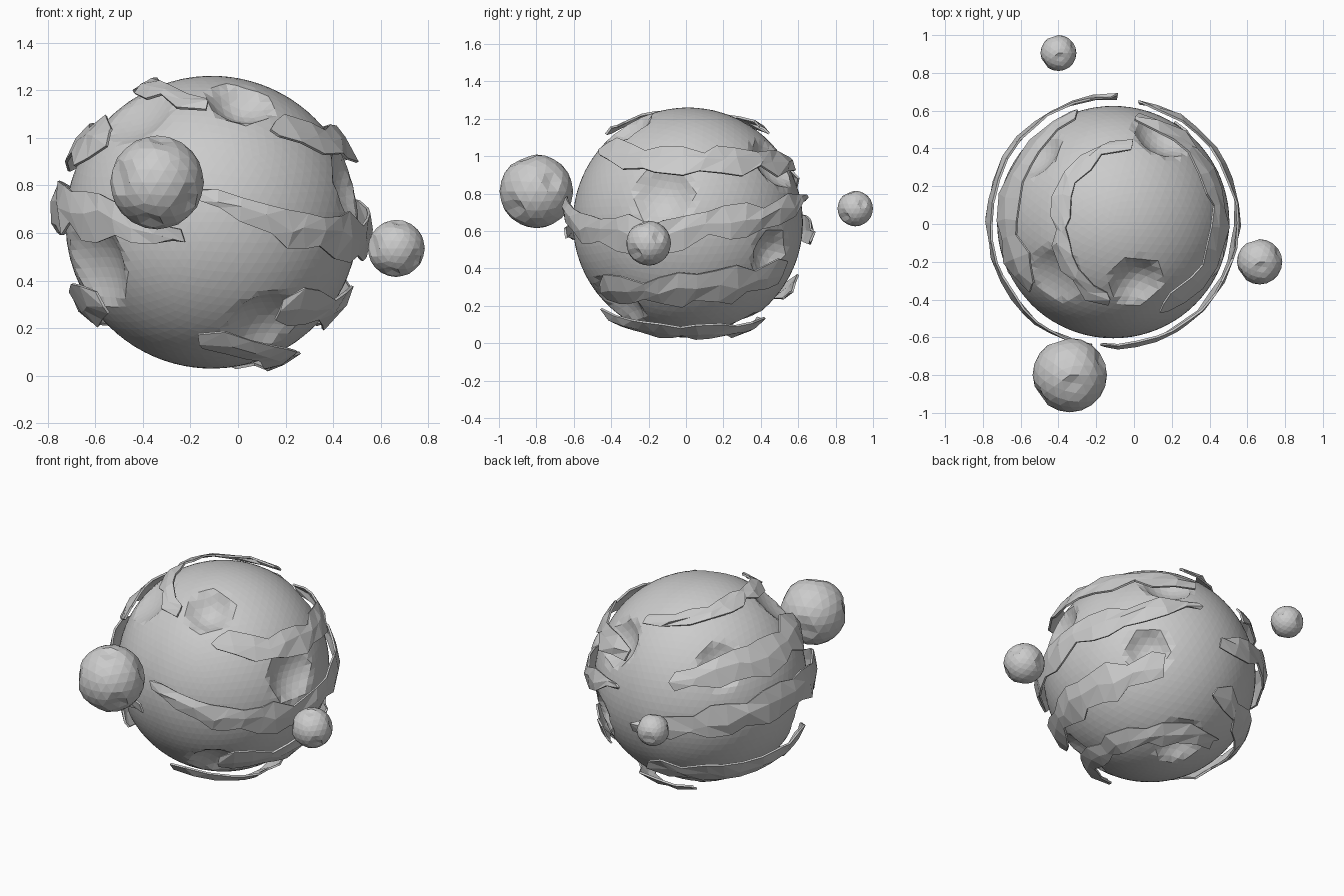
import bpy, bmesh, math, random
from mathutils import Vector

if "Cube" in bpy.data.objects:
    bpy.data.objects.remove(bpy.data.objects["Cube"])

CENTER = Vector((-0.11, 0.01, 0.645))
R = 0.615


def link(name, bm):
    bmesh.ops.recalc_face_normals(bm, faces=bm.faces)
    me = bpy.data.meshes.new(name)
    bm.to_mesh(me)
    bm.free()
    ob = bpy.data.objects.new(name, me)
    bpy.context.collection.objects.link(ob)
    return ob


def cratered_ball(name, center, radius, subdiv, craters):
    """Icosphere with bowl dents; craters = (direction, rim radius, depth)."""
    bm = bmesh.new()
    bmesh.ops.create_icosphere(bm, subdivisions=subdiv, radius=radius)
    base = [v.co.copy() for v in bm.verts]
    for direction, rim, depth in craters:
        c = Vector(direction).normalized()
        for v, p in zip(bm.verts, base):
            d = (p - c * radius).length / rim
            if d < 1:
                v.co -= c * depth * (1 - d * d)
    bmesh.ops.translate(bm, verts=bm.verts, vec=Vector(center))
    return link(name, bm)


def lerp_keys(keys, t):
    """Smooth interpolation through evenly spaced (azimuth, latitude) keys."""
    x = t * (len(keys) - 1)
    i = min(int(x), len(keys) - 2)
    f = x - i
    a, b = keys[i], keys[i + 1]
    s = f * f * (3 - 2 * f)
    return a[0] + (b[0] - a[0]) * f, a[1] + (b[1] - a[1]) * s


def crust_band(name, keys, width, radius, seed, taper=0.5):
    """Jagged floating shell strip following a path in degrees."""
    rng = random.Random(seed)
    arc = abs(keys[-1][0] - keys[0][0])
    cos_mid = math.cos(math.radians(sum(k[1] for k in keys) / len(keys)))
    n = max(10, int(arc * cos_mid / 9))
    bm = bmesh.new()
    rows = []
    for i in range(n + 1):
        t = i / n
        az, lat = lerp_keys(keys, t)
        w = width * (taper + (1 - taper) * min(1, 5 * t, 5 * (1 - t)))
        row = []
        for k in (-1, 0, 1):
            la = lat + k * w / 2 + rng.uniform(-0.13, 0.13) * width
            aa = az + rng.uniform(-0.25, 0.25) * arc / n
            if 0 < i < n and k:
                la += k * (0.1 if i % 3 else -0.1) * width
            la, aa = math.radians(la), math.radians(aa)
            r = radius + rng.uniform(-0.008, 0.008) + (0.008 if k == 0 else 0)
            row.append(bm.verts.new(CENTER + r * Vector((
                math.cos(la) * math.cos(aa), math.cos(la) * math.sin(aa), math.sin(la)))))
        rows.append(row)
    for a, b in zip(rows, rows[1:]):
        for k in range(2):
            bm.faces.new((a[k], b[k], b[k + 1]))
            bm.faces.new((a[k], b[k + 1], a[k + 1]))
    ob = link(name, bm)
    mod = ob.modifiers.new("thickness", "SOLIDIFY")
    mod.thickness = 0.012
    mod.offset = 0
    return ob


# Planet with its craters
cratered_ball("planet", CENTER, R, 5, [
    ((0.12, -0.32, 0.51), 0.14, 0.085),
    ((0.22, -0.38, -0.43), 0.17, 0.08),
    ((-0.50, -0.31, -0.17), 0.20, 0.09),
    ((-0.30, -0.28, 0.44), 0.16, 0.05),
    ((0.58, -0.13, 0.15), 0.165, 0.08),
    ((0.38, 0.44, -0.16), 0.13, 0.08),
    ((0.25, 0.45, 0.32), 0.15, 0.08),
    ((-0.40, 0.36, 0.31), 0.14, 0.06),
    ((0.0, 0.26, -0.56), 0.15, 0.08),
])

# Broken crust: pairs of bands wrapping the two sides at each height
BANDS = [
    ("crust_top", [(76, 50), (130, 59), (180, 65), (225, 60), (268, 50)], 9, 0.645, 0.7),
    ("crust_upper_right", [(-60, 37), (-15, 31), (30, 31), (76, 29)], 12, 0.655, 0.6),
    ("crust_upper_left", [(219, 34), (185, 31), (150, 29), (110, 22)], 16, 0.655, 0.5),
    ("crust_middle_right", [(-95, 10), (-55, -3), (-15, -6), (30, 2), (77, 12)], 13, 0.66, 0.15),
    ("crust_middle_left", [(258, -6), (220, 3), (180, 7), (135, 1), (90, -6)], 14, 0.665, 0.3),
    ("crust_lower_right", [(-58, -34), (-20, -34), (20, -31), (60, -24)], 15, 0.65, 0.6),
    ("crust_lower_left", [(216, -31), (180, -33), (135, -35), (93, -32)], 13, 0.66, 0.6),
    ("crust_bottom", [(-97, -49), (-45, -58), (0, -64), (60, -60), (118, -54)], 11, 0.66, 0.6),
]
for i, (name, keys, width, radius, taper) in enumerate(BANDS):
    crust_band(name, keys, width, radius, 11 + i, taper)

# Three small moons with pock marks
POCKS = [(-0.8, -0.55, 0.1), (0.65, -0.6, -0.45), (0.1, -0.3, 0.95),
         (0.8, 0.4, 0.3), (-0.3, 0.9, -0.2), (-0.2, -0.5, -0.85)]
for name, c, r in (("moon_large", (-0.34, -0.80, 0.812), 0.197),
                   ("moon_medium", (0.665, -0.20, 0.535), 0.12),
                   ("moon_small", (-0.40, 0.905, 0.72), 0.095)):
    cratered_ball(name, c, r, 3, [(p, 0.32 * r, 0.12 * r) for p in POCKS])
